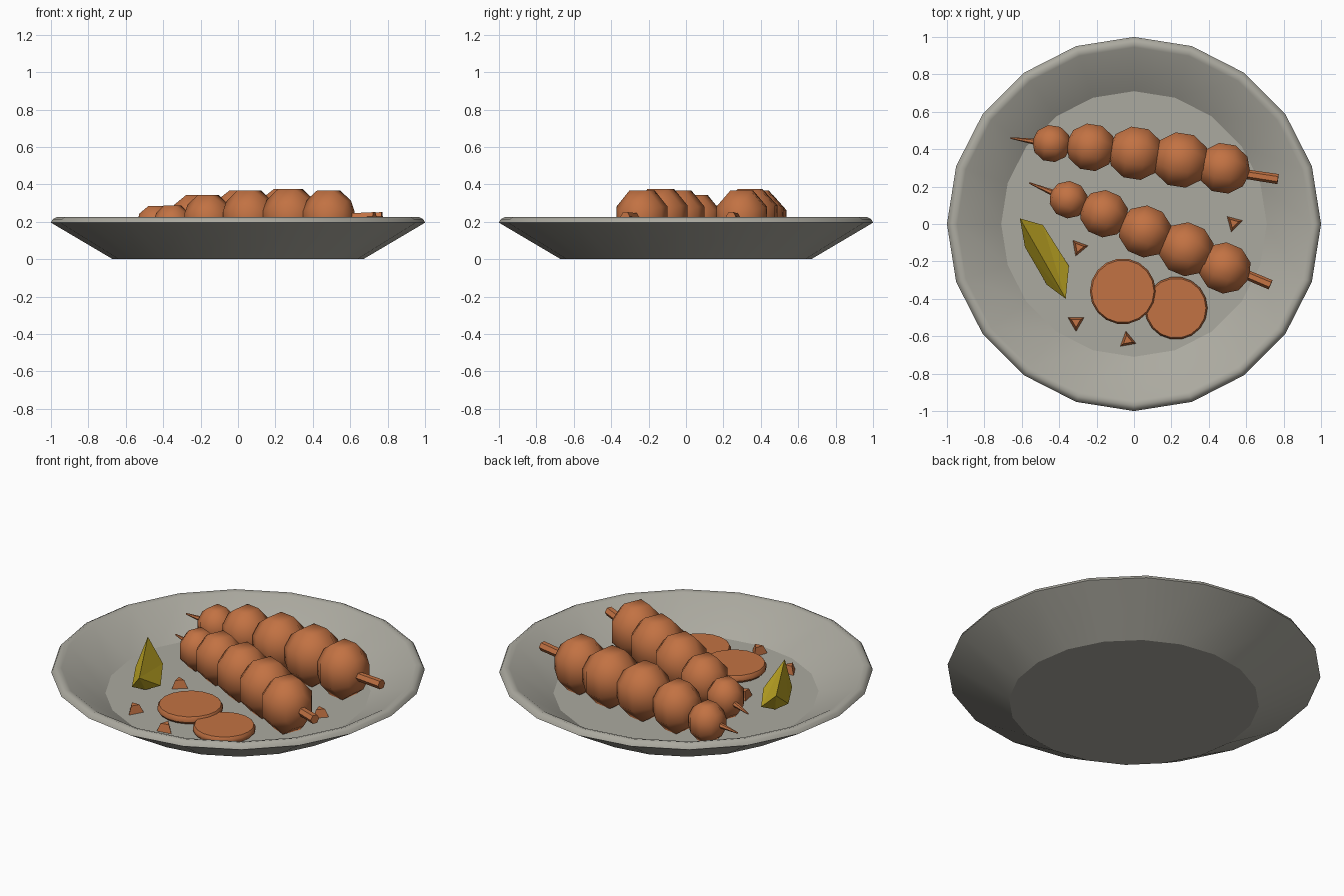
import bpy, bmesh, math
from mathutils import Vector, Matrix

if "Cube" in bpy.data.objects:
    bpy.data.objects.remove(bpy.data.objects["Cube"])


def material(name, rgb):
    m = bpy.data.materials.new(name)
    m.diffuse_color = (*rgb, 1)
    m.use_nodes = True
    m.node_tree.nodes["Principled BSDF"].inputs["Base Color"].default_value = m.diffuse_color
    return m


GREY = material("stoneware grey", (0.41, 0.40, 0.35))
BROWN = material("grilled brown", (0.54, 0.168, 0.056))
YELLOW = material("lemon yellow", (0.58, 0.43, 0.02))
FLOOR = 0.07


def finish(bm, name, mat, sharp=None):
    """Turn a bmesh into an object; sharp is the edge angle in degrees, None is flat."""
    bmesh.ops.recalc_face_normals(bm, faces=bm.faces)
    if sharp is not None:
        for f in bm.faces:
            f.smooth = True
        for e in bm.edges:
            e.smooth = e.calc_face_angle(0) < math.radians(sharp)
    me = bpy.data.meshes.new(name)
    bm.to_mesh(me)
    bm.free()
    me.materials.append(mat)
    ob = bpy.data.objects.new(name, me)
    bpy.context.collection.objects.link(ob)
    return ob


def lathe(bm, profile, sides, matrix=Matrix()):
    """Closed turned solid from (radius, height) points, capped at both ends."""
    rings = []
    for r, z in profile:
        rings.append([bm.verts.new(matrix @ Vector((r * math.cos(a), r * math.sin(a), z)))
                      for a in (2 * math.pi * i / sides for i in range(sides))])
    for lo, hi in zip(rings, rings[1:]):
        for i in range(sides):
            j = (i + 1) % sides
            bm.faces.new((lo[i], lo[j], hi[j], hi[i]))
    bm.faces.new(rings[0])
    bm.faces.new(rings[-1])


# Plate: flat foot, flared wall, rounded rim, sunken floor
bm = bmesh.new()
lathe(bm, [(0.67, 0), (1.0, 0.195), (0.99, 0.214), (0.97, 0.225),
           (0.945, 0.218), (0.71, FLOOR)], 20)
plate = finish(bm, "plate", GREY, 75)
# crisp crease around the floor and the foot
me = plate.data
for e in me.edges:
    a, b = (me.vertices[i].co for i in e.vertices)
    if abs(a.z - b.z) < 1e-4 and a.xy.length < 0.8:
        e.use_edge_sharp = True


# Skewers: a tapered stick with five meat chunks of growing size
def skewer(name, tip, end, chunks):
    tip, end = Vector(tip), Vector(end)
    axis = end - tip
    rot = axis.to_track_quat('Z', 'Y').to_matrix().to_4x4()
    bm = bmesh.new()
    lathe(bm, [(0.004, 0), (0.017, 0.14), (0.027, axis.length)], 6,
          Matrix.Translation(tip) @ rot)
    finish(bm, name + "_stick", BROWN, 40)
    yaw = Matrix.Rotation(math.atan2(axis.y, axis.x), 4, 'Z')
    for n, (x, y, r, top) in enumerate(chunks, 1):
        half = (top - FLOOR) / 2
        k = 1 / (math.cos(math.pi / 8) * math.sin(math.radians(72)))
        bm = bmesh.new()
        bmesh.ops.create_uvsphere(bm, u_segments=8, v_segments=5, radius=1)
        # lay the poles along the stick with a flat side on top
        lay = Matrix.Rotation(math.pi / 2, 4, 'Y') @ Matrix.Rotation(math.pi / 8, 4, 'Z')
        size = Matrix.Diagonal((r * 1.1, r * k, half * k, 1))
        bm.transform(Matrix.Translation((x, y, FLOOR + half)) @ yaw @ size @ lay)
        finish(bm, f"{name}_chunk_{n}", BROWN, 75)


skewer("back_skewer", (-0.66, 0.46, 0.18), (0.77, 0.24, 0.228),
       [(-0.44, 0.43, 0.095, 0.285), (-0.23, 0.41, 0.122, 0.342),
        (0.01, 0.378, 0.137, 0.368), (0.25, 0.342, 0.142, 0.376),
        (0.48, 0.298, 0.13, 0.368)])
skewer("front_skewer", (-0.56, 0.22, 0.175), (0.73, -0.325, 0.228),
       [(-0.35, 0.13, 0.095, 0.288), (-0.16, 0.055, 0.12, 0.342),
        (0.06, -0.04, 0.132, 0.368), (0.28, -0.135, 0.137, 0.376),
        (0.485, -0.235, 0.13, 0.368)])

# Two round slices lying on the floor
for n, (x, y, z, r) in enumerate([(-0.06, -0.36, 0.1, 0.176), (0.225, -0.45, 0.088, 0.168)], 1):
    bm = bmesh.new()
    lathe(bm, [(r * 0.93, -0.022), (r, -0.008), (r, 0.008), (r * 0.95, 0.022)], 18,
          Matrix.Translation((x, y, z)))
    finish(bm, f"round_slice_{n}", BROWN, 40)

# Lemon wedge: straight ridge on top, cut faces to each side, rind underneath
bm = bmesh.new()
v = bm.verts.new
tip_a, tip_b = v((-0.61, 0.03, 0.222)), v((-0.365, -0.40, 0.208))
left = [v((-0.583, -0.123, 0.11)), v((-0.465, -0.326, 0.10))]
right = [v((-0.487, -0.005, 0.11)), v((-0.348, -0.225, 0.10))]
keel = [v((-0.53, -0.075, 0.08)), v((-0.415, -0.27, 0.075))]
for side in (left, right):
    for f in ((tip_a, side[0], tip_b), (side[0], side[1], tip_b),
              (tip_a, keel[0], side[0]), (side[0], keel[0], keel[1], side[1]),
              (side[1], keel[1], tip_b)):
        bm.faces.new(f)
finish(bm, "lemon_wedge", YELLOW)

# Crumbs: small three-sided chips
for n, (x, y, turn) in enumerate([(-0.295, -0.125, 10), (-0.31, -0.525, 30),
                                  (-0.035, -0.622, -20), (0.533, 0.005, 15)], 1):
    bm = bmesh.new()
    lathe(bm, [(0.05, 0), (0.028, 0.045)], 3, Matrix.Translation((x, y, FLOOR))
          @ Matrix.Rotation(math.radians(turn), 4, 'Z'))
    finish(bm, f"crumb_{n}", BROWN)
